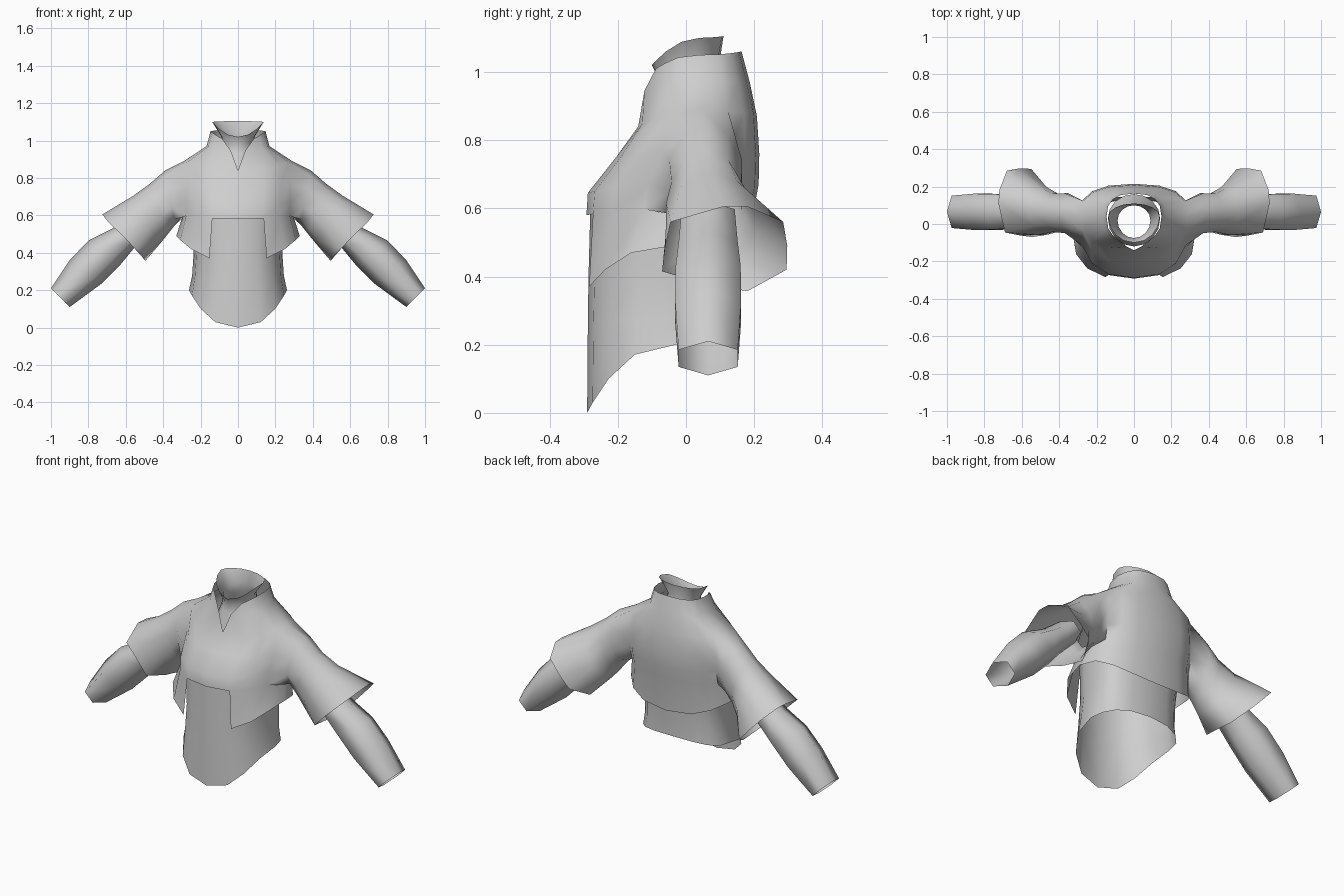
import bpy, bmesh, math

if "Cube" in bpy.data.objects:
    bpy.data.objects.remove(bpy.data.objects["Cube"])

cloth = bpy.data.materials.new("light_grey_cloth")
cloth.diffuse_color = (0.62, 0.62, 0.62, 1)
cloth.use_nodes = True
cloth.node_tree.nodes["Principled BSDF"].inputs["Base Color"].default_value = cloth.diffuse_color
COLS = 8          # half-ring columns, front centre to back centre


def half_ring(zf, zs, zb, yf, ys, yb, w, e=0.8):
    """Half of a squarish ring: heights and depths at front, side and back, plus half width."""
    pts = []
    for j in range(COLS + 1):
        a = math.pi * j / COLS
        s, c = max(math.sin(a), 0), math.cos(a)
        s = 0 if j in (0, COLS) else s ** e
        yend, zend = (yf, zf) if c > 0 else (yb, zb)
        pts.append((w * s, ys + (yend - ys) * abs(c) ** e, zs + (zend - zs) * c * c))
    return pts


def tube_ring(n, top, bottom, yc, d):
    """Tilted ring given its top and bottom points in x, z and its depth."""
    pts = []
    for k in range(n):
        a = math.tau * k / n
        f = (1 + math.cos(a)) / 2
        pts.append((bottom[0] + (top[0] - bottom[0]) * f, yc + d * math.sin(a),
                    bottom[1] + (top[1] - bottom[1]) * f))
    return pts


def add_rows(bm, rows):
    return [[bm.verts.new(p) for p in r] for r in rows]


def loft(bm, rows, closed=False, skip=()):
    for i in range(len(rows) - 1):
        n = len(rows[i])
        for j in range(n if closed else n - 1):
            if (i, j) not in skip:
                k = (j + 1) % n
                bm.faces.new((rows[i][j], rows[i][k], rows[i + 1][k], rows[i + 1][j]))


def finish(name, bm, angle=70):
    used = [v for v in bm.verts if not v.link_faces]
    bmesh.ops.delete(bm, geom=used, context='VERTS')
    bmesh.ops.recalc_face_normals(bm, faces=bm.faces)
    me = bpy.data.meshes.new(name)
    bm.to_mesh(me)
    bm.free()
    me.materials.append(cloth)
    ob = bpy.data.objects.new(name, me)
    bpy.context.collection.objects.link(ob)
    bpy.context.view_layer.objects.active = ob
    ob.select_set(True)
    bpy.ops.object.shade_smooth_by_angle(angle=math.radians(angle))
    ob.select_set(False)
    mod = ob.modifiers.new("mirror", 'MIRROR')
    mod.use_clip = True
    return ob


# Jacket body: rows from hem to collar
rows = [half_ring(*r) for r in (
    (0.35, 0.49, 0.40, -0.30, -0.04, 0.185, 0.33),
    (0.58, 0.60, 0.60, -0.292, 0.02, 0.20, 0.295),
    (0.645, 0.68, 0.67, -0.288, 0.04, 0.213, 0.297),
    (0.75, 0.77, 0.76, -0.205, 0.05, 0.215, 0.295),
    (0.84, 0.89, 0.87, -0.14, 0.05, 0.208, 0.29),
    (0.96, 0.97, 0.97, -0.12, 0.04, 0.187, 0.168),
    (1.0, 1.05, 1.06, -0.095, 0.04, 0.163, 0.147))]
rows[5][1] = (0.038, -0.122, 0.945)      # neckline edge
rows[6][1] = (0.085, -0.088, 1.01)
bm = bmesh.new()
body = add_rows(bm, rows)
armhole = {(i, j) for i in (1, 2, 3) for j in (3, 4)}
loft(bm, body, skip=armhole | {(0, 0), (4, 0), (5, 0)})
bm.faces.new((body[4][0], body[4][1], body[5][1]))   # foot of the neck slit

# Flared upper sleeve growing out of the armhole
start = [body[i][j] for i, j in ((4, 4), (4, 5), (3, 5), (2, 5), (1, 5),
                                 (1, 4), (1, 3), (2, 3), (3, 3), (4, 3))]
cuff = [(.725, .11, .605), (.72, .18, .605), (.68, .285, .56), (.615, .297, .49),
        (.55, .295, .42), (.495, .18, .357), (.51, .05, .38), (.545, -.07, .415),
        (.615, -.06, .49), (.69, -.045, .56)]
sleeve = add_rows(bm, [tube_ring(10, (.39, .84), (.335, .55), .058, .112),
                       tube_ring(10, (.47, .77), (.375, .50), .06, .108),
                       tube_ring(10, (.56, .705), (.42, .445), .07, .135), cuff])
loft(bm, [start] + sleeve, closed=True)
finish("jacket", bm)

# Fitted lower sleeve
bm = bmesh.new()
loft(bm, add_rows(bm, [tube_ring(6, t, b, .065, d) for t, b, d in (
    ((.55, .62), (.45, .53), .09),
    ((.67, .53), (.56, .42), .10),
    ((.80, .465), (.63, .335), .11),
    ((.90, .36), (.73, .235), .112),
    ((1.0, .21), (.90, .11), .10))]), closed=True)
finish("lower_sleeve", bm)

# Shirt with pointed front hem
bm = bmesh.new()
loft(bm, add_rows(bm, [half_ring(*r) for r in (
    (0.0, 0.20, 0.23, -0.29, -0.03, 0.13, 0.262),
    (0.25, 0.28, 0.29, -0.288, -0.02, 0.13, 0.245),
    (0.40, 0.40, 0.40, -0.286, 0.0, 0.135, 0.237),
    (0.62, 0.60, 0.60, -0.28, 0.02, 0.15, 0.25))]))
finish("shirt", bm)

# Flared inner collar
bm = bmesh.new()
loft(bm, add_rows(bm, [half_ring(*r, e=1.0) for r in (
    (0.82, 0.84, 0.86, -0.12, 0.03, 0.16, 0.14),
    (0.93, 0.96, 0.98, -0.085, 0.02, 0.11, 0.095),
    (0.97, 1.02, 1.04, -0.075, 0.02, 0.10, 0.088),
    (1.02, 1.10, 1.105, -0.10, 0.04, 0.11, 0.138))]))
finish("inner_collar", bm)
